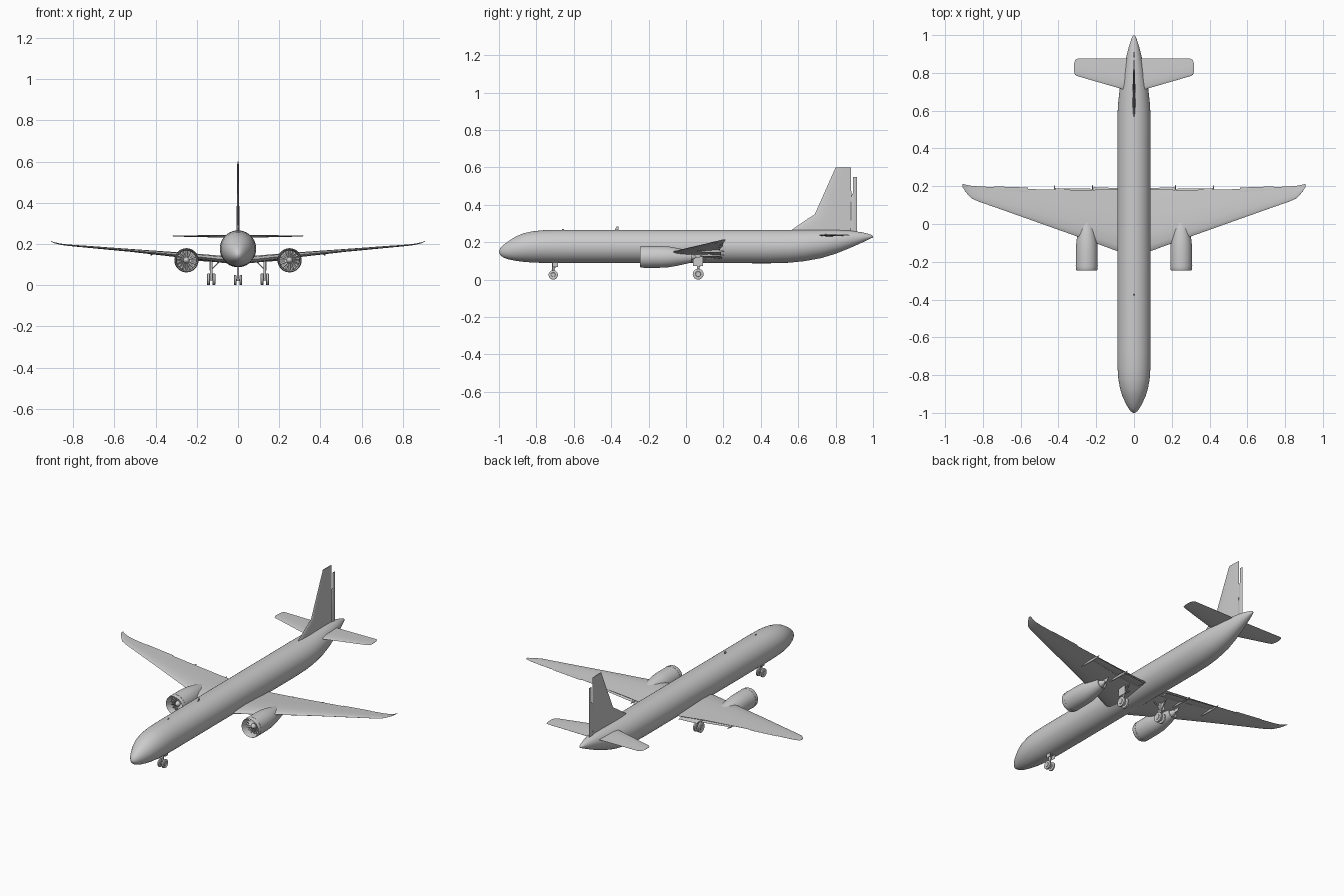
import bpy, bmesh, math
from mathutils import Vector, Matrix

if "Cube" in bpy.data.objects:
    bpy.data.objects.remove(bpy.data.objects["Cube"])


def finish(name, bm, mirror=False, angle=35):
    bmesh.ops.recalc_face_normals(bm, faces=bm.faces)
    me = bpy.data.meshes.new(name)
    bm.to_mesh(me)
    bm.free()
    ob = bpy.data.objects.new(name, me)
    bpy.context.collection.objects.link(ob)
    bpy.ops.object.select_all(action='DESELECT')
    ob.select_set(True)
    bpy.context.view_layer.objects.active = ob
    bpy.ops.object.shade_smooth_by_angle(angle=math.radians(angle))
    if mirror:
        m = ob.modifiers.new("Mirror", 'MIRROR')
        m.use_mirror_merge = False
    return ob


def loft(name, rings, mirror=False, cap=True, angle=35):
    """Skin a list of closed rings with equal point counts."""
    bm = bmesh.new()
    vs = [[bm.verts.new(p) for p in r] for r in rings]
    n = len(vs[0])
    for a, b in zip(vs, vs[1:]):
        for i in range(n):
            j = (i + 1) % n
            bm.faces.new((a[i], a[j], b[j], b[i]))
    if cap:
        bm.faces.new(vs[0])
        bm.faces.new(vs[-1])
    return finish(name, bm, mirror, angle)


def ellipse(y, rx, z, rz, x=0, n=40):
    return [(x + rx * math.cos(2 * math.pi * i / n), y,
             z + rz * math.sin(2 * math.pi * i / n)) for i in range(n)]


FOIL = [(0, 0), (.02, .3), (.1, .75), (.3, 1), (.6, .7), (1, .06)]


def foil(le, te, thick):
    """Airfoil outline as (y, offset) pairs."""
    up = [(le + (te - le) * u, t * thick / 2) for u, t in FOIL]
    return up + [(y, -t) for y, t in reversed(up[1:])]


def flat_foil(x, le, te, z, thick, droop=0):
    return [(x, y, z + t - droop * (y - le)) for y, t in foil(le, te, thick)]


def upright_foil(z, le, te, thick):
    return [(t, y, z) for y, t in foil(le, te, thick)]


def box(name, x, y, z, mirror=False):
    bm = bmesh.new()
    bmesh.ops.create_cube(bm, size=1)
    for v in bm.verts:
        v.co = [(a + b) / 2 + c * (b - a) for c, (a, b) in zip(v.co, (x, y, z))]
    return finish(name, bm, mirror)


def rod(name, p, q, r, mirror=False, n=16):
    p, q = Vector(p), Vector(q)
    bm = bmesh.new()
    rot = (q - p).to_track_quat('Z', 'Y').to_matrix().to_4x4()
    bmesh.ops.create_cone(bm, cap_ends=True, segments=n, radius1=r, radius2=r,
                          depth=(q - p).length, matrix=Matrix.Translation((p + q) / 2) @ rot)
    return finish(name, bm, mirror)


def wheel(name, x, y, r, w, mirror=True):
    """Tyre with rounded shoulders and a recessed hub."""
    prof = [(-.5, .45), (-.35, .5), (-.5, .62), (-.5, .85), (-.3, 1),
            (.3, 1), (.5, .85), (.5, .62), (.35, .5), (.5, .45)]
    rings = [[(x + u * w, y + r * s * math.cos(math.tau * i / 24), r + r * s * math.sin(math.tau * i / 24))
              for i in range(24)] for u, s in prof]
    return loft(name, rings, mirror)


# Fuselage: (y, half width, bottom, top)
body = [(-1, .004, .144, .152), (-.993, .016, .130, .168), (-.975, .030, .117, .186), (-.95, .044, .108, .205),
        (-.91, .062, .100, .230), (-.87, .074, .095, .247), (-.82, .083, .091, .258),
        (-.76, .087, .089, .264), (-.68, .088, .088, .266), (-.2, .088, .088, .266),
        (.45, .088, .087, .266), (.55, .088, .090, .266), (.63, .085, .098, .266),
        (.72, .075, .114, .266), (.80, .060, .138, .265), (.88, .042, .170, .261),
        (.94, .027, .197, .253), (.98, .014, .216, .243), (.997, .006, .224, .236), (1, .002, .228, .232)]
loft("fuselage", [ellipse(y, w, (a + b) / 2, (b - a) / 2) for y, w, a, b in body])

# Main wings with upturned tips
wing = [(.03, -.165, .18, .122, .036), (.09, -.143, .185, .127, .034), (.25, -.084, .180, .144, .026),
        (.52, .012, .184, .169, .014), (.70, .076, .193, .184, .010), (.82, .118, .199, .194, .007),
        (.86, .135, .202, .199, .006), (.89, .168, .208, .206, .005), (.908, .196, .213, .214, .003)]
loft("wing", [flat_foil(*s) for s in wing], True)

# Lowered flaps, their track fairings and the spoiler panels
loft("inner_flap", [flat_foil(.085, .115, .19, .127, .012, .22),
                    flat_foil(.215, .115, .195, .138, .010, .22)], True)
loft("outer_flap", [flat_foil(.23, .125, .188, .138, .008, .12),
                    flat_foil(.42, .140, .188, .158, .006, .12)], True)
loft("aileron", [flat_foil(.56, .165, .193, .172, .004), flat_foil(.74, .175, .199, .187, .003)], True)
for i, (x, z) in enumerate([(.22, .130), (.42, .151)]):
    fair = [(.06, .001), (.09, .006), (.14, .008), (.18, .006), (.207, .002)]
    loft(f"flap_fairing_{i}", [ellipse(y, r * .7, z, r, x, 10) for y, r in fair], True)

# Tailplane
tail = [(.02, .70, .875, .236, .014), (.065, .715, .875, .237, .012),
        (.30, .783, .875, .239, .006), (.312, .790, .868, .239, .005), (.318, .808, .845, .239, .002)]
loft("tailplane", [flat_foil(*s) for s in tail], True)

# Fin with dorsal fillet, and rudder
fin = [(.25, .55, .885, .016), (.267, .567, .885, .016), (.326, .652, .885, .014),
       (.348, .688, .885, .013), (.60, .80, .882, .007)]
loft("fin", [upright_foil(*s) for s in fin])
loft("rudder", [upright_foil(.25, .88, .915, .008), upright_foil(.45, .884, .915, .007),
                upright_foil(.46, .892, .915, .006), upright_foil(.548, .893, .915, .005)])

# Engine nacelle, exhaust and spinner
EX, EZ = .25, .121


def engine_part(name, profile, cap=False):
    return loft(name, [ellipse(y, r, EZ, r, EX, 32) for y, r in profile], True, cap)


engine_part("nacelle", [(-.19, .047), (-.225, .049), (-.24, .052), (-.245, .0545), (-.24, .057),
                        (-.225, .058), (-.14, .058), (-.09, .055), (-.04, .046), (.0, .037),
                        (.03, .030), (.03, .026), (.01, .024)])
engine_part("nacelle_lip_seam", [(-.223, .057), (-.223, .0588), (-.219, .0588), (-.219, .057)])
engine_part("exhaust_cone", [(.0, .025), (.025, .020), (.055, .004)], True)
engine_part("fan_backing", [(-.197, .048), (-.190, .048)], True)
engine_part("spinner", [(-.198, .016), (-.212, .015), (-.224, .009), (-.229, .001)], True)

# Fan blades
bm = bmesh.new()
for i in range(16):
    a = math.tau * i / 16
    mat = (Matrix.Translation((EX, -.206, EZ)) @ Matrix.Rotation(a, 4, 'Y')
           @ Matrix.Translation((0, 0, .031)) @ Matrix.Rotation(.7, 4, 'Z')
           @ Matrix.Diagonal((.009, .002, .034, 1)))
    bmesh.ops.create_cube(bm, size=1, matrix=mat)
finish("fan_blades", bm, True)

# Engine pylon
loft("pylon", [[(EX + t, y, z) for y, t in foil(a, b, .014)]
               for z, a, b in [(.115, -.05, .07), (.145, -.09, .09)]], True)

# Main landing gear
MX, MY = .13, .065
for i, dx in enumerate((-.013, .013)):
    wheel(f"main_wheel_{i}", MX + dx, MY, .029, .015)
rod("main_axle", (MX - .015, MY, .029), (MX + .015, MY, .029), .006, True)
rod("main_strut", (MX, MY, .029), (MX, MY, .135), .006, True)
rod("main_side_brace", (MX, MY, .075), (.08, MY, .125), .003, True)
rod("main_drag_brace", (MX, MY, .06), (MX, MY + .05, .125), .003, True)
box("main_gear_door", (.138, .141), (.038, .092), (.072, .128), True)

# Nose landing gear
NY = -.71
wheel("nose_wheel", .014, NY, .025, .013)
rod("nose_axle", (-.016, NY, .025), (.016, NY, .025), .005)
rod("nose_strut", (0, NY, .025), (0, NY, .11), .006)
rod("nose_drag_brace", (0, NY, .05), (0, NY + .03, .1), .003)
box("nose_gear_door", (.016, .018), (-.715, -.685), (.068, .105), True)

# Small antennas
for i, (y, z) in enumerate([(-.37, .262), (-.66, .25)]):
    loft(f"antenna_{i}", [upright_foil(z, y - .012, y + .008, .004),
                          upright_foil(z + .021, y - .002, y + .008, .002)])
